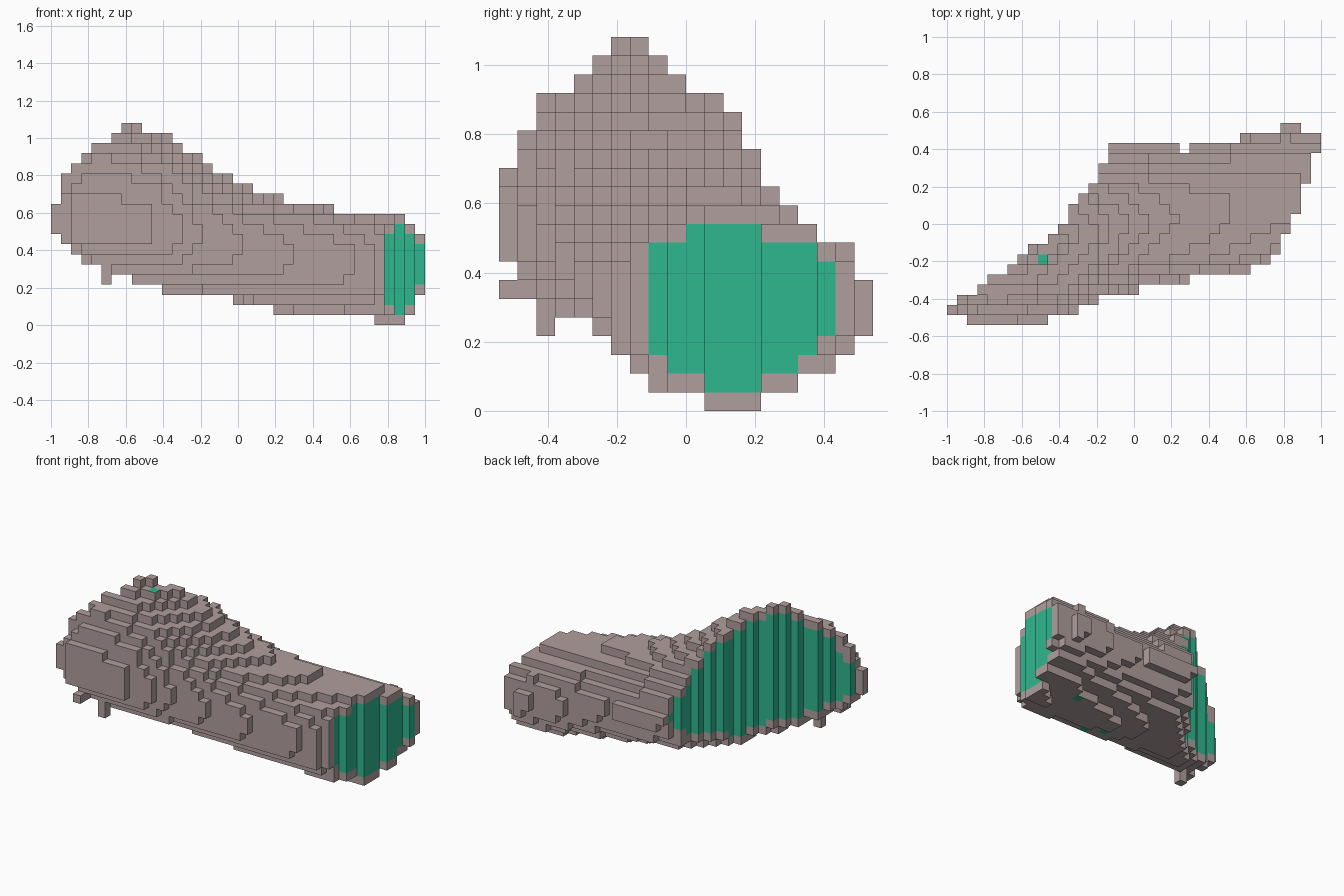
import bpy, bmesh, math
from mathutils import Vector

if "Cube" in bpy.data.objects:
    bpy.data.objects.remove(bpy.data.objects["Cube"], do_unlink=True)

S = 2 / 37                 # block size
NX, NY, NZ = 37, 20, 20    # block counts


def material(name, rgb):
    m = bpy.data.materials.new(name)
    m.use_nodes = True
    m.diffuse_color = (*rgb, 1)
    m.node_tree.nodes["Principled BSDF"].inputs["Base Color"].default_value = (*rgb, 1)
    return m


# Cross-sections of the bent body, wide end first:
# outer x, y, inner x, y, outer mid height, inner mid height, rise, drop,
# bow, roundness of the inner shoulder, sideways lean of the crest
STATIONS = [
    (-1.00, -.46, -.12, .41, .54, .42, .63, .23, .10, 1.15, 1.15),
    (-.87, -.55, -.09, .42, .53, .39, .57, .27, .06, 1.2, 1.1),
    (-.48, -.54, .05, .43, .54, .40, .43, .31, 0, 1.2, 1.05),
    (-.20, -.405, .20, .42, .47, .39, .33, .30, 0, 1.3, 1),
    (.10, -.33, .28, .40, .40, .39, .29, .315, 0, 1.5, 1),
    (.57, -.265, .58, .465, .34, .35, .27, .29, 0, 1.7, .93),
    (.70, -.22, .85, .54, .32, .33, .26, .30, 0, 1.8, .85),
    (.785, -.13, 1.01, .475, .29, .31, .285, .28, 0, 1.9, .82),
]


def shifted(st, dx, dy):
    return (st[0] + dx, st[1] + dy, st[2] + dx, st[3] + dy) + st[4:]


# Carry the body on past both cuts, so the skin can be told from the core
LAST = len(STATIONS)
LOFT = [shifted(STATIONS[0], -.12, .12)] + STATIONS + [shifted(STATIONS[-1], .15, -.04)]


def sample(t, u):
    """Plan position and height range at t along and u across the body."""
    i = min(int(t), len(LOFT) - 2)
    f = t - i
    ox, oy, ix, iy, c0, c1, rise, drop, bow, shoulder, lean = (
        a + (b - a) * f for a, b in zip(LOFT[i], LOFT[i + 1]))
    push = bow * math.sin(math.pi * u ** 1.25) * .707
    w = 2 * u ** lean - 1
    power = shoulder if w > 0 else 2
    under = math.sqrt(max(0, 1 - w * w))
    over = max(0, 1 - abs(w) ** power) ** (1 / power)
    c = c0 + (c1 - c0) * u
    return (ox + (ix - ox) * u + push, oy + (iy - oy) * u - push,
            c - drop * under, c + rise * over)


# Nearest sample to the middle of each block column
columns = {}
STEPS_T, STEPS_U = 50, 110
for a in range((len(LOFT) - 1) * STEPS_T + 1):
    t = a / STEPS_T
    for b in range(STEPS_U + 1):
        x, y, lo, hi = sample(t, b / STEPS_U)
        gx, gy = (x + 1) / S, y / S + NY / 2
        key = (math.floor(gx), math.floor(gy))
        d = (gx - key[0] - .5) ** 2 + (gy - key[1] - .5) ** 2
        if d < .12 and d < columns.get(key, (9,))[0]:
            columns[key] = (d, t, lo, hi)

# Columns where the core shows through the skin, above or below
BARE_TOP = {(9, 6)}
BARE_UNDER = {(29, 13), (23, 7), (21, 8)}

whole, body, bare = set(), set(), set()
for (i, j), (d, t, lo, hi) in columns.items():
    levels = [k for k in range(NZ) if lo <= (k + .5) * S <= hi]
    whole.update((i, j, k) for k in levels)
    if 1 <= t <= LAST and 0 <= i < NX and 0 <= j < NY:
        body.update((i, j, k) for k in levels)
        if levels and (i, j) in BARE_TOP:
            bare.add((i, j, levels[-1]))
        if levels and (i, j) in BARE_UNDER:
            bare.add((i, j, levels[0]))

# Single blocks hanging under the wide end
body.update({(5, 2, 5), (5, 2, 4), (3, 0, 6), (3, 1, 6)})

DIRS = [Vector(v) for v in
        ((1, 0, 0), (-1, 0, 0), (0, 1, 0), (0, -1, 0), (0, 0, 1), (0, 0, -1))]


def beside(c, d):
    return (c[0] + int(d.x), c[1] + int(d.y), c[2] + int(d.z))


# Outer faces of the blocks; skin blocks are grey, core blocks are green
bm = bmesh.new()
corners = {}
for c in sorted(body):
    core = all(beside(c, d) in whole for d in DIRS)
    for d in DIRS:
        if beside(c, d) in body:
            continue
        p = Vector((d.y, d.z, d.x))
        q = d.cross(p)
        quad = []
        for s, r in ((-1, -1), (1, -1), (1, 1), (-1, 1)):
            g = Vector(c) + Vector((.5, .5, .5)) + (d + p * s + q * r) * .5
            key = tuple(round(v) for v in g)
            if key not in corners:
                corners[key] = bm.verts.new(
                    (key[0] * S - 1, (key[1] - NY / 2) * S, key[2] * S))
            quad.append(corners[key])
        green = core or (c in bare and d.z != 0)
        bm.faces.new(quad).material_index = int(green)

mesh = bpy.data.meshes.new("block_body")
bm.to_mesh(mesh)
bm.free()
mesh.materials.append(material("warm_grey_skin", (.435, .345, .338)))
mesh.materials.append(material("green_core", (.028, .473, .275)))
obj = bpy.data.objects.new("block_body", mesh)
bpy.context.collection.objects.link(obj)
